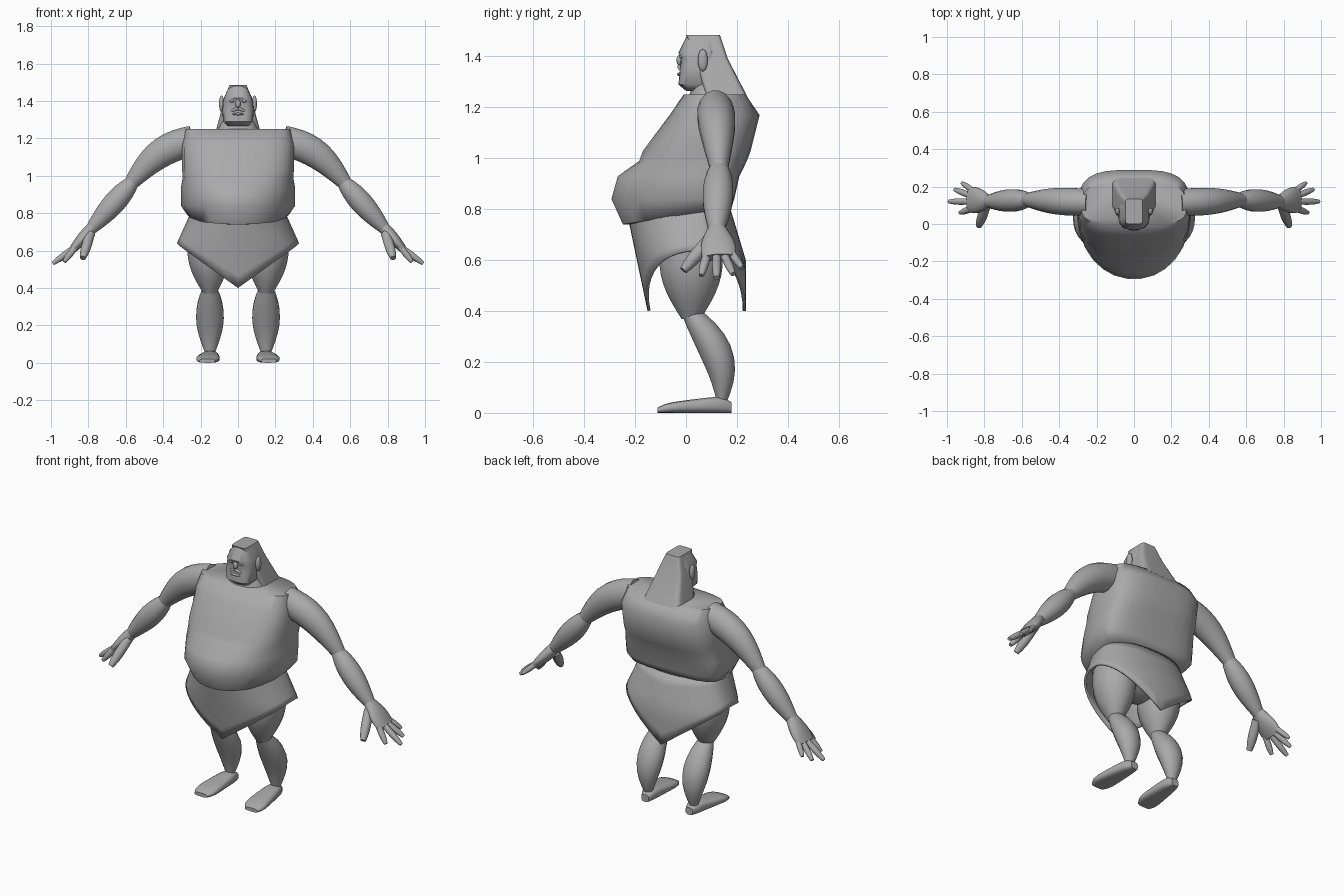
import bpy, math
from mathutils import Vector

cube = bpy.data.objects.get("Cube")
if cube:
    bpy.data.objects.remove(cube)

clay = bpy.data.materials.new("clay_grey")
clay.use_nodes = True
clay.diffuse_color = (.4, .4, .4, 1)
clay.node_tree.nodes["Principled BSDF"].inputs["Base Color"].default_value = clay.diffuse_color


def signed_power(value, exponent):
    return math.copysign(abs(value) ** exponent, value)


def ring(centre, side, up, squareness=2, sides=16):
    """Superellipse around a centre, spanned by two half axes."""
    points = []
    for i in range(sides):
        angle = math.tau * (i + .5) / sides
        points.append(Vector(centre)
                      + Vector(side) * signed_power(math.cos(angle), 2 / squareness)
                      + Vector(up) * signed_power(math.sin(angle), 2 / squareness))
    return points


def body_ring(z, half_width, front, back, middle, front_square=2.3, back_square=3.2, sides=28):
    """Horizontal ring whose front and back halves differ in depth and squareness."""
    centre, side = (0, middle, z), (half_width, 0, 0)
    rear = ring(centre, side, (0, back - middle, 0), back_square, sides)
    fore = ring(centre, side, (0, middle - front, 0), front_square, sides)
    return rear[:sides // 2] + fore[sides // 2:]


def loft(name, rings, mirror=False, caps=True, sharp=50):
    """Skin a list of equal rings into a smooth object."""
    count = len(rings[0])
    total = count * len(rings)
    faces = []
    for start in range(0, total - count, count):
        for i in range(count):
            j = (i + 1) % count
            faces.append((start + i, start + j, start + count + j, start + count + i))
    if caps:
        faces.append(tuple(reversed(range(count))))
        faces.append(tuple(range(total - count, total)))
    mesh = bpy.data.meshes.new(name)
    mesh.from_pydata([point for points in rings for point in points], [], faces)
    mesh.materials.append(clay)
    obj = bpy.data.objects.new(name, mesh)
    bpy.context.collection.objects.link(obj)
    bpy.ops.object.select_all(action='DESELECT')
    obj.select_set(True)
    bpy.context.view_layer.objects.active = obj
    bpy.ops.object.mode_set(mode='EDIT')
    bpy.ops.mesh.select_all(action='SELECT')
    bpy.ops.mesh.normals_make_consistent(inside=False)
    bpy.ops.object.mode_set(mode='OBJECT')
    bpy.ops.object.shade_smooth_by_angle(angle=math.radians(sharp))
    if mirror:
        obj.modifiers.new("mirror", 'MIRROR')
    return obj


def muscle(name, start, end, first, last, bulge, depth=1, spread=0, bow=(0, 0, 0), skew=1, steps=9):
    """Mirrored spindle that swells between its ends, may bow sideways and spread in depth."""
    start, end, bow = Vector(start), Vector(end), Vector(bow)
    rings = []
    for k in range(steps + 1):
        t = k / steps
        swell = math.sin(math.pi * t ** skew)
        radius = first + (last - first) * t + bulge * swell
        along = (end - start + bow * math.pi * math.cos(math.pi * t)).normalized()
        across = along.cross((0, 1, 0)).normalized()
        deep = across.cross(along) * (depth + spread * t)
        centre = start.lerp(end, t) + bow * math.sin(math.pi * t)
        rings.append(ring(centre, across * radius, deep * radius))
    loft(name, rings, mirror=True)


def ball(name, centre, size, mirror=False, steps=8):
    """Ellipsoid made of stacked rings."""
    rings = []
    for k in range(steps):
        angle = math.pi * (k + .3) / (steps - .4)
        radius = math.sin(angle)
        middle = Vector(centre) - Vector((0, 0, size[2] * math.cos(angle)))
        rings.append(ring(middle, (size[0] * radius, 0, 0), (0, size[1] * radius, 0)))
    loft(name, rings, mirror)


# Torso with overhanging belly: height, half width, front, back
torso_sections = [
    (.77, .2, -.2, .15), (.78, .27, -.25, .18), (.84, .307, -.295, .19),
    (.93, .307, -.27, .21), (.99, .297, -.185, .24), (1.03, .3, -.17, .255),
    (1.17, .3, -.065, .29), (1.25, .28, -.01, .235)]
torso = []
for z, half_width, front, back in torso_sections:
    squareness = 2.1 if z < .98 else 2.8
    torso.append(body_ring(z, half_width, front, back, .08, squareness))
# The belly's underside hangs lower at the front
for points in torso[:2]:
    for point in points:
        point.z += point.y * .16
loft("torso", torso, sharp=60)

# Skirt whose hem drops to a point at the front and back
skirt = []
for level in range(7):
    points = ring((0, 0, 0), (1, 0, 0), (0, 1, 0), 2.1, 46)
    for point in points:
        drop = (.4 - .24 * abs(point.x)) * level / 6
        front = -.235 + .21 * drop
        back = .175 + min(.3 * drop, .06)
        point.x *= .255 + min(.45 * drop, .08)
        point.y = .05 + point.y * ((back - .05) if point.y > 0 else (.05 - front))
        point.z = .8 - drop
    skirt.append(points)
loft("skirt", skirt, caps=False).modifiers.new("cloth", 'SOLIDIFY').thickness = .012
ball("hips", (0, .03, .7), (.24, .15, .15))

# Legs
muscle("thigh", (.16, .02, .68), (.15, .02, .37), .11, .035, .034, depth=1.1)
muscle("calf", (.15, .01, .4), (.15, .14, .04), .037, .022, .045, .85, bow=(0, .05, 0), skew=.9)

# Feet, widening and thinning from heel to toe
foot = []
for k in range(11):
    t = k / 10
    rounding = .6 + .4 * (1 - abs(2 * t - 1) ** 5)
    half_height = (.036 - .018 * t) * rounding
    half_width = (.04 + .03 * t) * rounding
    foot.append(ring((.145 + .02 * t, .178 - .29 * t, half_height),
                     (half_width, 0, 0), (0, 0, half_height), 3))
loft("foot", foot, mirror=True)

# Arms and palms
muscle("upper_arm", (.24, .115, 1.19), (.58, .13, .95), .08, .037, .02, .9, bow=(.01, 0, .045))
muscle("forearm", (.56, .13, .97), (.79, .12, .71), .035, .03, .028, skew=.85)
muscle("palm", (.77, .12, .735), (.88, .13, .61), .03, .022, .006, spread=2)

# Fingers and thumb: root, tip and thickness
digits = {
    "index_finger": ((.86, .085, .63), (.93, .06, .54), .017),
    "middle_finger": ((.87, .12, .62), (.99, .12, .53), .017),
    "ring_finger": ((.87, .15, .62), (.96, .185, .545), .016),
    "little_finger": ((.85, .17, .64), (.92, .22, .57), .015),
    "thumb": ((.79, .1, .69), (.83, -.01, .56), .026)}
for name, (root, tip, radius) in digits.items():
    muscle(name, root, tip, radius, radius * .6, radius / 4, skew=1.4, steps=6)

# Neck
loft("neck", [body_ring(1.2, .13, 0, .2, .1), body_ring(1.31, .08, .03, .2, .1)])

# Hair block, flaring down to the shoulders: height, half width, front, back
hair_sections = [(1.235, .12, .08, .245), (1.39, .078, .035, .165), (1.485, .046, 0, .133)]
hair = []
for z, half_width, front, back in hair_sections:
    hair.append(body_ring(z, half_width, front, back, (front + back) / 2, 8, 8))
loft("hair", hair, sharp=35)

# Face with a jutting jaw and brow: height, half width, front
face_sections = [
    (1.265, .055, 0), (1.29, .08, -.03), (1.35, .084, -.024),
    (1.395, .08, -.02), (1.415, .076, -.03), (1.484, .045, .004)]
face = [body_ring(z, width, front, .11, .05, 3.2, 6) for z, width, front in face_sections]
loft("face", face)

# Facial features
ball("ear", (.088, .066, 1.385), (.014, .02, .044), mirror=True)
ball("eye", (.032, -.014, 1.4), (.014, .012, .009), mirror=True)
ball("nose", (0, -.024, 1.385), (.015, .014, .022))
muscle("moustache", (0, -.026, 1.36), (.042, -.018, 1.345), .008, .004, .002, steps=5)
ball("lower_lip", (0, -.024, 1.33), (.032, .012, .007))
